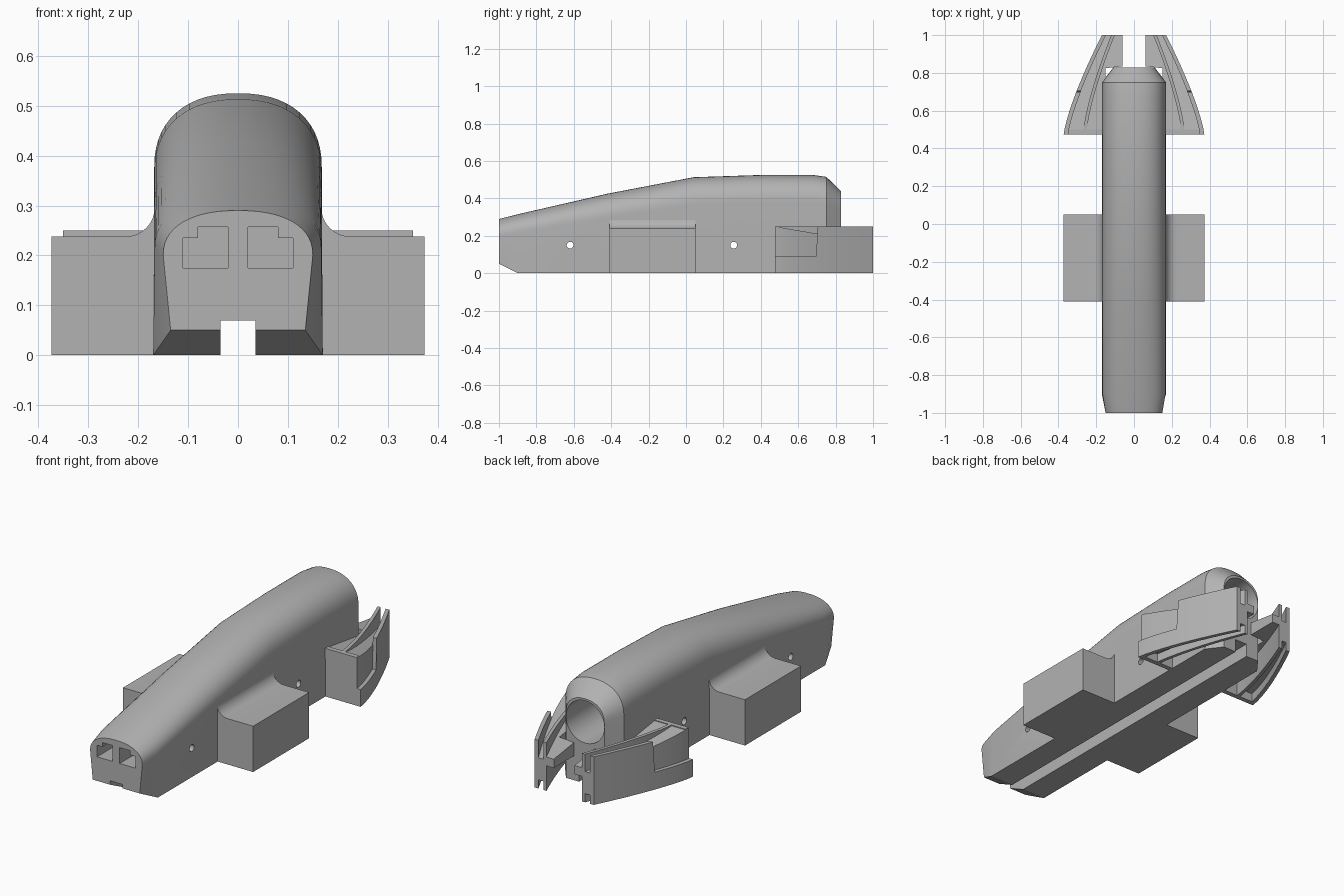
import bpy, bmesh, math
from mathutils import Matrix, Vector

cube = bpy.data.objects.get("Cube")
if cube:
    bpy.data.objects.remove(cube, do_unlink=True)

grey = bpy.data.materials.new("plain_grey")
grey.use_nodes = True
grey.diffuse_color = (0.45, 0.45, 0.45, 1)
grey.node_tree.nodes["Principled BSDF"].inputs["Base Color"].default_value = grey.diffuse_color


def finish(name, bm, smooth=True):
    """Turn a bmesh into a named object."""
    bmesh.ops.recalc_face_normals(bm, faces=bm.faces)
    mesh = bpy.data.meshes.new(name)
    bm.to_mesh(mesh)
    bm.free()
    mesh.materials.append(grey)
    obj = bpy.data.objects.new(name, mesh)
    bpy.context.collection.objects.link(obj)
    if smooth:
        shade(obj)
    return obj


def shade(obj):
    bpy.ops.object.select_all(action="DESELECT")
    obj.select_set(True)
    bpy.context.view_layer.objects.active = obj
    bpy.ops.object.shade_smooth_by_angle(angle=math.radians(25))


def loft(name, rings, smooth=True):
    """Skin a row of equal rings and cap both ends."""
    bm = bmesh.new()
    rows = [[bm.verts.new(p) for p in ring] for ring in rings]
    n = len(rows[0])
    for a, b in zip(rows, rows[1:]):
        for i in range(n):
            j = (i + 1) % n
            bm.faces.new((a[i], a[j], b[j], b[i]))
    bm.faces.new(rows[0])
    bm.faces.new(rows[-1])
    return finish(name, bm, smooth)


def prism(name, outline, y0, y1, side=1):
    """Extrude an x-z outline along y."""
    return loft(name, [[(side * x, y, z) for x, z in outline] for y in (y0, y1)])


def cylinder(name, radius, length, centre, axis):
    bm = bmesh.new()
    turn = Matrix.Rotation(math.pi / 2, 4, axis)
    bmesh.ops.create_cone(bm, cap_ends=True, segments=48, radius1=radius, radius2=radius,
                          depth=length, matrix=Matrix.Translation(Vector(centre)) @ turn)
    return finish(name, bm)


# Body: arched sections lofted from nose to tail
def arch(y, foot, half, base, top, drop):
    ring = [(foot, y, base)]
    steps = 28
    power = 2 / 2.3
    for i in range(steps + 1):
        a = math.pi * i / steps
        c, s = math.cos(a), math.sin(a)
        ring.append((half * math.copysign(abs(c) ** power, c), y,
                     top - drop + drop * abs(s) ** power))
    ring.append((-foot, y, base))
    return ring


stations = [
    (-1.0, 0.135, 0.15, 0.05, 0.29, 0.09),
    (-0.9, 0.17, 0.167, 0, 0.315, 0.1),
    (-0.42, 0.17, 0.168, 0, 0.425, 0.13),
    (0.04, 0.17, 0.168, 0, 0.513, 0.15),
    (0.4, 0.17, 0.168, 0, 0.525, 0.15),
    (0.68, 0.17, 0.168, 0, 0.525, 0.15),
    (0.75, 0.17, 0.168, 0, 0.515, 0.15),
    (0.828, 0.11, 0.11, 0, 0.44, 0.1),
]
body = loft("body", [arch(*s) for s in stations], smooth=False)

# Cutters: underside slot, tail bore, axle holes and nose intakes
intake = [(0.02, 0.175), (0.11, 0.175), (0.11, 0.235), (0.08, 0.235), (0.08, 0.257), (0.02, 0.257)]
slot = [(-0.035, -0.1), (0.035, -0.1), (0.035, 0.07), (-0.035, 0.07)]
cutters = [
    prism("slot_cutter", slot, -1.1, 1.1),
    cylinder("bore_cutter", 0.11, 1.0, (0, 0.83, 0.32), "X"),
    cylinder("front_axle_cutter", 0.018, 1, (0, -0.62, 0.15), "Y"),
    cylinder("rear_axle_cutter", 0.018, 1, (0, 0.255, 0.15), "Y"),
    prism("left_intake_cutter", intake, -1.1, -0.85),
    prism("right_intake_cutter", intake, -1.1, -0.85, -1),
]
for cutter in cutters:
    cutter.hide_render = True
    mod = body.modifiers.new("cut", "BOOLEAN")
    mod.operation = "DIFFERENCE"
    mod.solver = "EXACT"
    mod.object = cutter
    bpy.context.view_layer.objects.active = body
    bpy.ops.object.modifier_apply(modifier=mod.name)
for cutter in cutters:
    bpy.data.objects.remove(cutter, do_unlink=True)
shade(body)


# Fin curves: distance from the centre line along y
FRONT, BACK = 0.475, 1.0


def outer(y):
    return 0.372 - 0.202 * max(0, (y - FRONT) / (BACK - FRONT)) ** 1.31


def inner(y):
    return 0.27 - 0.15 * max(0, (y - FRONT) / (BACK - FRONT)) ** 1.4


def strip(name, side, xa, xb, low, high, ys):
    """Curved slab between two x curves, with low and high edges along y."""
    rings = []
    for y in ys:
        a, b, lo, hi = xa(y), xb(y), low(y), high(y)
        rings.append([(side * x, y, z) for x, z in ((a, lo), (b, lo), (b, hi), (a, hi))])
    return loft(name, rings)


def ramp(y):
    return 0.25 - 0.09 * (y - FRONT) / (BACK - FRONT)


def flat(value):
    return lambda y: value


along = [FRONT + (BACK - FRONT) * i / 16 for i in range(17)]
notched = sorted(along + [0.695, 0.705])
cap = [FRONT, 0.5]

for side, word in ((1, "left"), (-1, "right")):
    # Side pod with a fillet up to the body
    pod = [(0.12, 0), (0.374, 0), (0.374, 0.238)]
    for i in range(9):
        a = math.pi / 2 * i / 8
        pod.append((0.225 - 0.058 * math.sin(a), 0.296 - 0.058 * math.cos(a)))
    pod.append((0.12, 0.296))
    prism(word + "_side_pod", pod, -0.41, 0.05, side)

    # Rear fin: two curved blades, shelves between them and a front wall
    strip(word + "_outer_blade", side, lambda y: outer(y) - 0.022, outer, flat(0),
          lambda y: 0.09 if y < 0.7 else 0.25, notched)
    strip(word + "_inner_blade", side, lambda y: inner(y) - 0.018, inner, flat(0), flat(0.25), along)
    strip(word + "_blade_shelf", side, lambda y: inner(y) - 0.005, lambda y: outer(y) - 0.021,
          flat(0.045), ramp, along)
    strip(word + "_body_shelf", side, lambda y: 0.15 if y < 0.83 else 0.06,
          lambda y: inner(y) - 0.01, flat(0.13), lambda y: ramp(y) + 0.03 * (y - FRONT),
          sorted(along + [0.825, 0.835]))
    strip(word + "_fin_front_wall", side, flat(0.15), lambda y: outer(y) - 0.022,
          flat(0), flat(0.25), cap)
